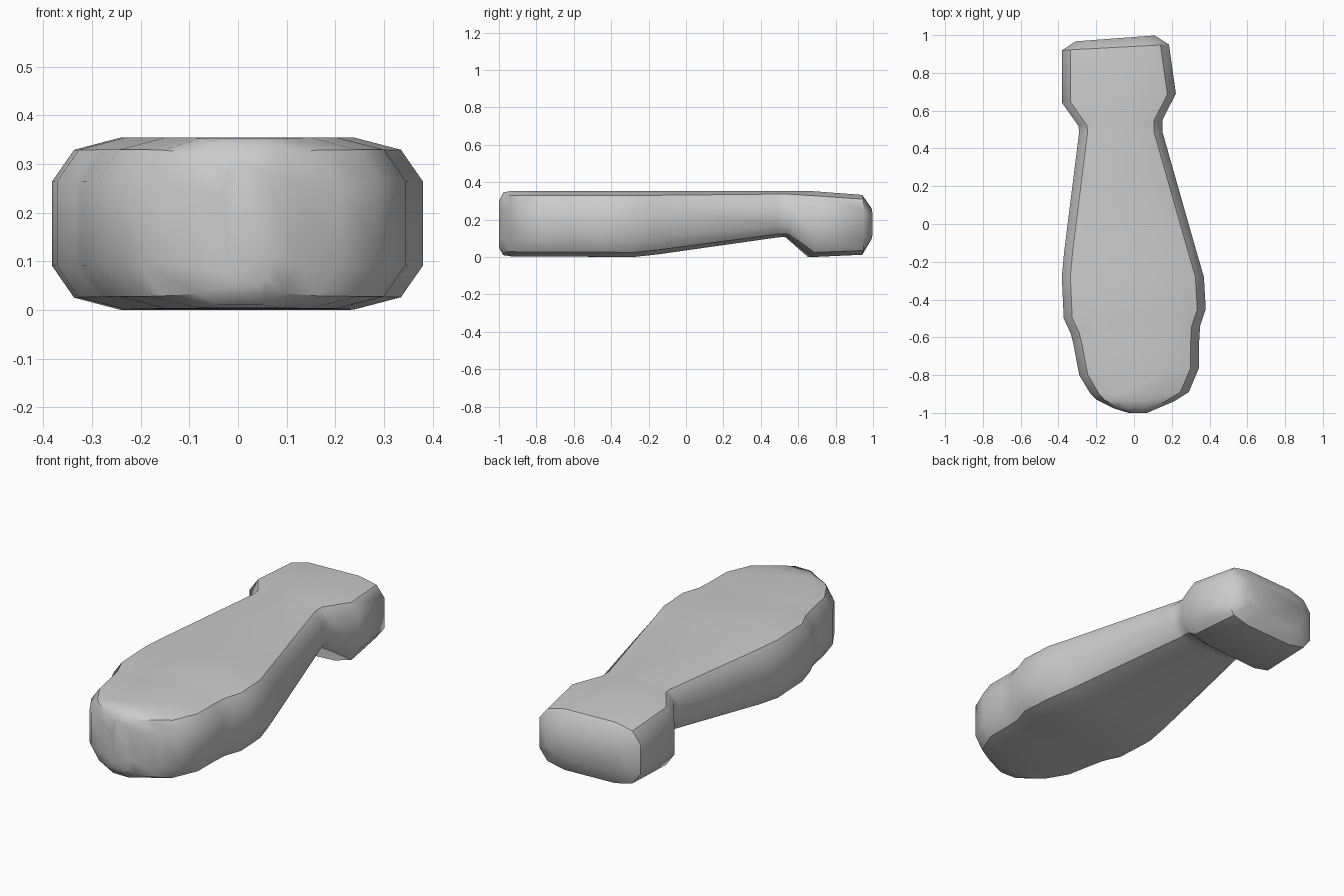
import bpy, bmesh, math

if "Cube" in bpy.data.objects:
    bpy.data.objects.remove(bpy.data.objects["Cube"])

# Stations from front to back: left x, left y, right x, right y, bottom z, top z
STATIONS = [
    (-.03, -1.0, .07, -1.0, .05, .30),
    (-.11, -.975, .12, -.978, .01, .345),
    (-.20, -.93, .21, -.94, .004, .353),
    (-.23, -.90, .29, -.89, .003, .354),
    (-.29, -.80, .345, -.76, .003, .354),
    (-.32, -.64, .345, -.62, .002, .354),
    (-.335, -.58, .35, -.54, .002, .354),
    (-.372, -.50, .38, -.45, .001, .354),
    (-.382, -.28, .37, -.28, .0, .354),
    (-.37, -.15, .332, -.15, .014, .354),
    (-.29, .49, .15, .49, .105, .354),
    (-.295, .52, .15, .55, .108, .354),
    (-.38, .64, .222, .69, .0, .352),
    (-.38, .92, .185, .95, .012, .332),
    (-.31, .967, .11, .998, .09, .265),
]


def section(xl, yl, xr, yr, z0, z1):
    """Double-chamfered rectangle, its ends allowed to sit at different y."""
    w, h = xr - xl, z1 - z0
    a, b = min(.045, .12 * w), min(.14, .3 * w)
    k = min(1, h / .354)
    c, d = .09 * k, .025 * k
    xs = [xl + b, xl + a, xl, xl, xl + a, xl + b]
    zs = [z0, z0 + d, z0 + c, z1 - c, z1 - d, z1]
    pts = list(zip(xs, zs))
    pts += [(xl + xr - x, z) for x, z in reversed(pts)]
    return [(x, yl + (yr - yl) * (x - xl) / w, z) for x, z in pts]


# Handle and squared head as one lofted body
bm = bmesh.new()
rings = [[bm.verts.new(p) for p in section(*s)] for s in STATIONS]
n = len(rings[0])
for r0, r1 in zip(rings, rings[1:]):
    for i in range(n):
        j = (i + 1) % n
        bm.faces.new((r0[i], r0[j], r1[j], r1[i]))
bm.faces.new(rings[0])
bm.faces.new(rings[-1])
bmesh.ops.recalc_face_normals(bm, faces=bm.faces)

# Crisp lines where the top and bottom meet the rounded sides
for r0, r1 in zip(rings[1:], rings[2:-1]):
    for i in (1, 4, 7, 10):
        bm.edges.get((r0[i], r1[i])).smooth = False

mesh = bpy.data.meshes.new("handle_body")
bm.to_mesh(mesh)
bm.free()
body = bpy.data.objects.new("handle_body", mesh)
bpy.context.collection.objects.link(body)
bpy.context.view_layer.objects.active = body
body.select_set(True)
bpy.ops.object.shade_smooth_by_angle(angle=math.radians(50))
